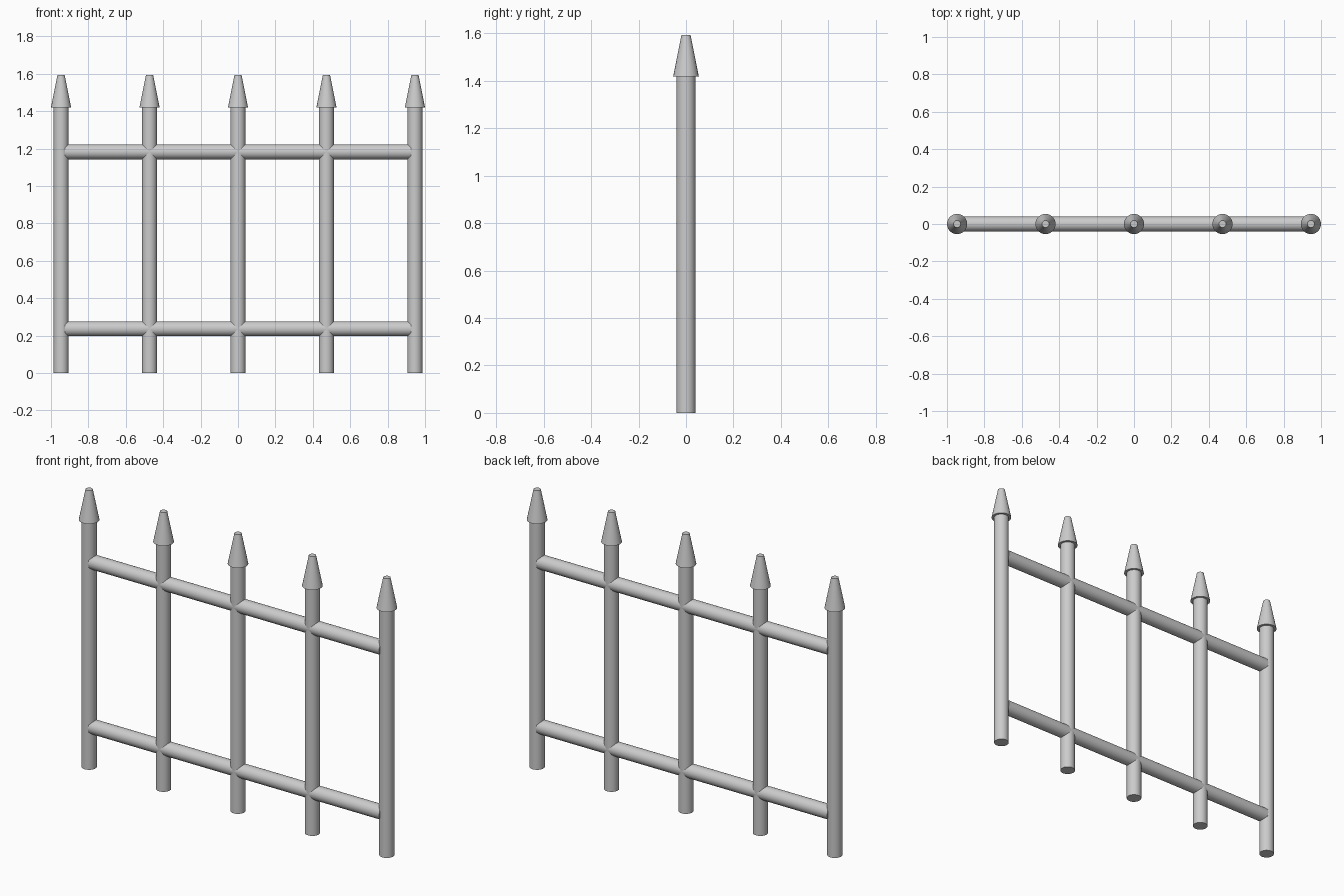
import bpy
from math import pi

if "Cube" in bpy.data.objects:
    bpy.data.objects.remove(bpy.data.objects["Cube"])

U = 0.2365          # half the post spacing
R = 0.04            # tube radius
POST_TOP = 6 * U
TIP = 1.594
SIDES = 24


def finish(name):
    ob = bpy.context.object
    ob.name = name
    bpy.ops.object.transform_apply(location=False, rotation=True, scale=True)
    bpy.ops.object.shade_smooth_by_angle()
    return ob


# Upright posts with tapered, flat-tipped finials
for i in range(-2, 3):
    x = i * 2 * U
    bpy.ops.mesh.primitive_cylinder_add(vertices=SIDES, radius=R, depth=POST_TOP,
                                        location=(x, 0, POST_TOP / 2))
    finish(f"post_{i + 3}")
    bpy.ops.mesh.primitive_cone_add(vertices=SIDES, radius1=0.054, radius2=0.019,
                                    depth=TIP - POST_TOP,
                                    location=(x, 0, (TIP + POST_TOP) / 2))
    finish(f"finial_{i + 3}")

# Horizontal rails, ending inside the outer posts
for name, z in (("lower_rail", U), ("upper_rail", 5 * U)):
    bpy.ops.mesh.primitive_cylinder_add(vertices=SIDES, radius=R, depth=7.82 * U,
                                        location=(0, 0, z), rotation=(0, pi / 2, 0))
    finish(name)
